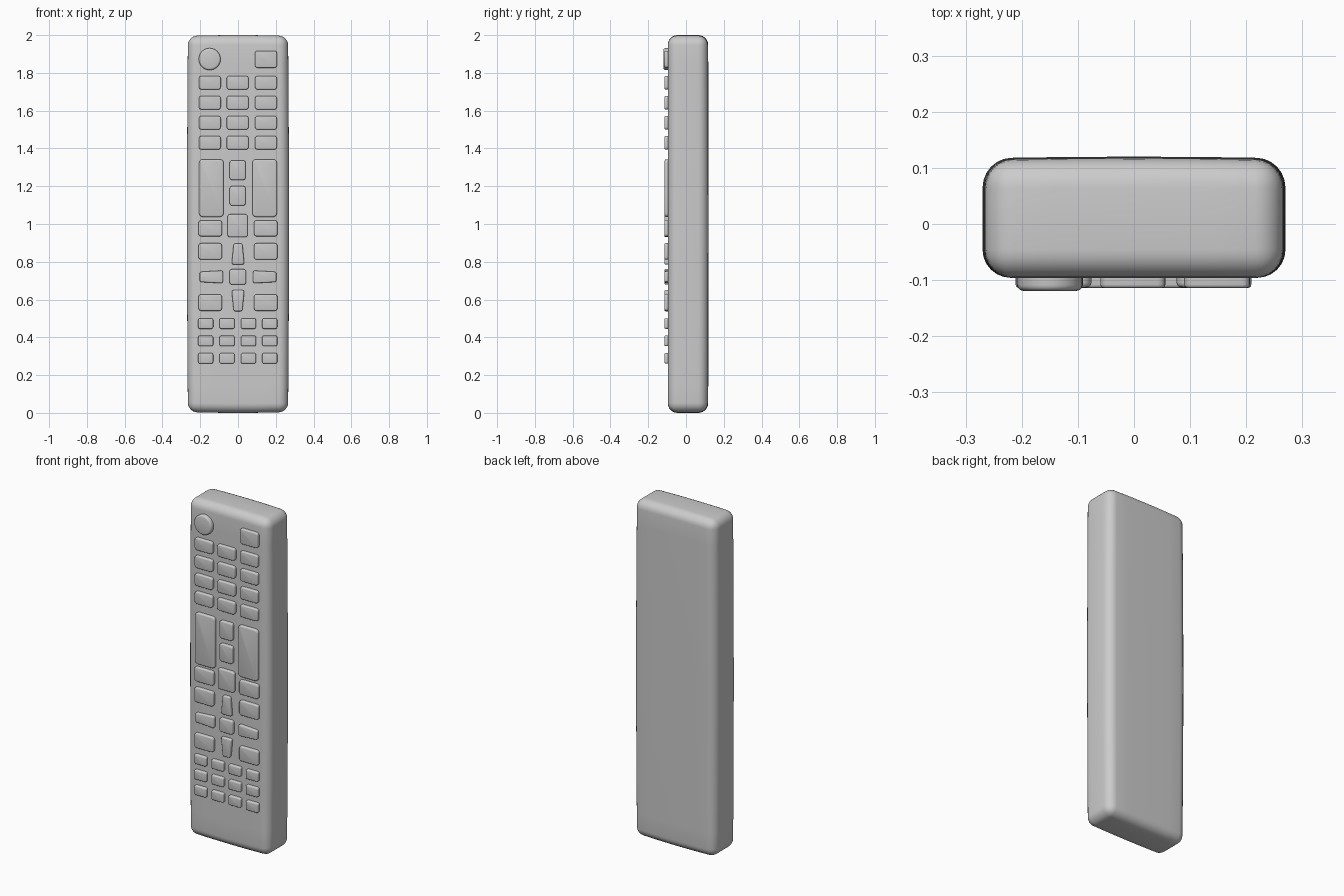
import bpy, bmesh, math
from mathutils import Vector

if "Cube" in bpy.data.objects:
    bpy.data.objects.remove(bpy.data.objects["Cube"])

FRONT = -0.096   # y of the front face of the body


def finish(bm, name, angle=40):
    bmesh.ops.recalc_face_normals(bm, faces=bm.faces)
    me = bpy.data.meshes.new(name)
    bm.to_mesh(me)
    bm.free()
    ob = bpy.data.objects.new(name, me)
    bpy.context.collection.objects.link(ob)
    bpy.ops.object.select_all(action='DESELECT')
    ob.select_set(True)
    bpy.context.view_layer.objects.active = ob
    bpy.ops.object.shade_smooth_by_angle(angle=math.radians(angle))
    return ob


# Body: rounded box with a slight bulge on the sides and back
bm = bmesh.new()
bmesh.ops.create_cube(bm, size=1)
for v in bm.verts:
    v.co = Vector((v.co.x * 0.53, v.co.y * 0.21 + 0.009, v.co.z * 1.992 + 1.0))
bmesh.ops.bevel(bm, geom=bm.edges[:], offset=0.05, segments=6, profile=0.5, affect='EDGES')
cuts = [((0, 0, 0.05 + 0.1 * i), (0, 0, 1)) for i in range(1, 19)]
cuts += [((x, 0, 0), (1, 0, 0)) for x in (-0.14, -0.07, 0, 0.07, 0.14)]
for co, no in cuts:
    bmesh.ops.bisect_plane(bm, geom=bm.verts[:] + bm.edges[:] + bm.faces[:],
                           plane_co=co, plane_no=no)
for v in bm.verts:
    x, y, z = v.co
    bulge_z = 1 - (z - 1) ** 2
    bulge_x = 1 - (x / 0.265) ** 2
    v.co.x += 0.005 * (x / 0.265) * bulge_z
    if y > 0.05:
        v.co.y += (0.003 * bulge_z + 0.003 * bulge_x) * (y - 0.05) / 0.064
    v.co.z += 0.004 * (z - 1) * bulge_x
finish(bm, "body")


# Button: extruded outline, rounded corners and softened front rim
def button(name, outline, corner=0.014, depth=0.018, rim=0.006):
    bm = bmesh.new()
    face = bm.faces.new([bm.verts.new((x, FRONT + 0.012, z)) for x, z in outline])
    ext = bmesh.ops.extrude_face_region(bm, geom=[face])
    for v in [g for g in ext['geom'] if isinstance(g, bmesh.types.BMVert)]:
        v.co.y = FRONT - depth
    if corner:
        side = [e for e in bm.edges if abs(e.verts[0].co.y - e.verts[1].co.y) > 0.01]
        bmesh.ops.bevel(bm, geom=side, offset=corner, segments=4, profile=0.5, affect='EDGES')
    top = [e for e in bm.edges if all(v.co.y < FRONT - depth + 1e-5 for v in e.verts)]
    bmesh.ops.bevel(bm, geom=top, offset=rim, segments=3, profile=0.5, affect='EDGES')
    finish(bm, name)


def rect(name, x, z, w, h, **kw):
    a, b = w / 2, h / 2
    button(name, [(x - a, z - b), (x + a, z - b), (x + a, z + b), (x - a, z + b)], **kw)


# Power button and its neighbour
button("power_button", [(-0.15 + 0.058 * math.cos(math.tau * i / 32),
                         1.873 + 0.058 * math.sin(math.tau * i / 32)) for i in range(32)],
       corner=0, depth=0.023, rim=0.01)
rect("source_button", 0.148, 1.872, 0.117, 0.09)

# Number pad
for z in (1.748, 1.642, 1.536, 1.43):
    for x in (-0.149, -0.002, 0.148):
        rect("number_button", x, z, 0.116, 0.072)

# Long rockers and the paired side buttons
for s in (-1, 1):
    rect("rocker_button", s * 0.141, 1.19, 0.13, 0.305, corner=0.02, depth=0.017, rim=0.008)
    for z, h in ((0.977, 0.085), (0.855, 0.087), (0.584, 0.087)):
        rect("side_button", s * 0.147, z, 0.124, h)

# Centre column
rect("upper_centre_button", -0.002, 1.285, 0.085, 0.104)
rect("mid_centre_button", -0.002, 1.149, 0.085, 0.104)
rect("menu_button", -0.002, 0.991, 0.107, 0.122)
rect("ok_button", -0.001, 0.72, 0.088, 0.082)

# Direction pad: tapered keys, wide end toward the middle
for s in (-1, 1):
    zi, zo = 0.718 + s * 0.068, 0.718 + s * 0.18
    button("vertical_arrow_button", [(-0.034, zi), (0.034, zi), (0.023, zo), (-0.023, zo)],
           corner=0.01)
    xi, xo = s * 0.08, s * 0.203
    button("horizontal_arrow_button", [(xi, 0.686), (xo, 0.693), (xo, 0.747), (xi, 0.754)],
           corner=0.01)

# Small lower buttons
for z in (0.473, 0.381, 0.289):
    for x in (-0.171, -0.058, 0.055, 0.168):
        rect("small_button", x, z, 0.08, 0.056, corner=0.01)
